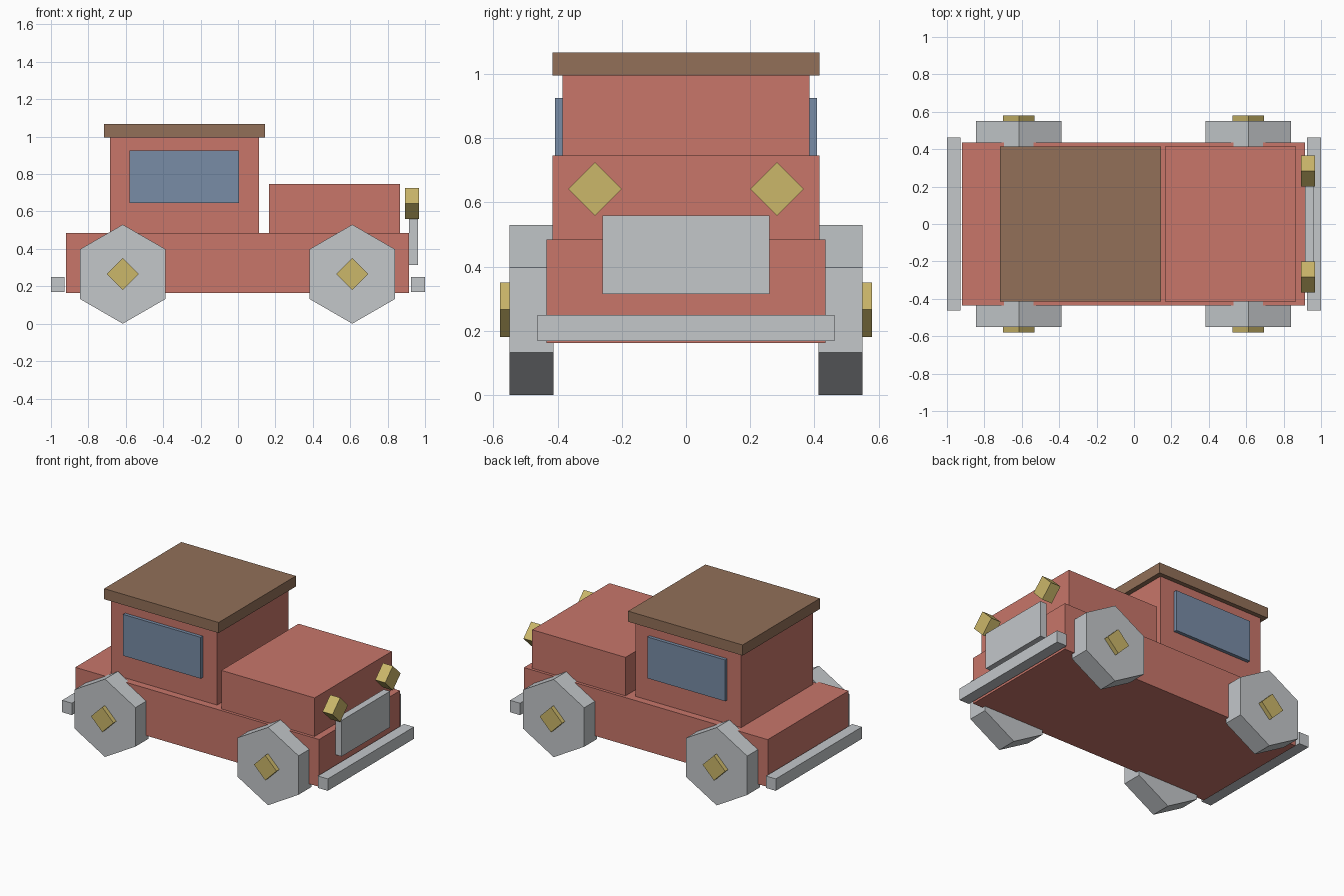
import bpy
import math

if "Cube" in bpy.data.objects:
    bpy.data.objects.remove(bpy.data.objects["Cube"], do_unlink=True)


def material(name, rgb):
    """Flat material from 0-255 display values."""
    lin = [((c / 255 + 0.055) / 1.055) ** 2.4 for c in rgb] + [1.0]
    mat = bpy.data.materials.new(name)
    mat.use_nodes = True
    mat.diffuse_color = lin
    mat.node_tree.nodes["Principled BSDF"].inputs["Base Color"].default_value = lin
    return mat


RED = material("red paint", (200, 118, 106))
BROWN = material("brown roof", (146, 112, 88))
BLUE = material("blue glass", (120, 140, 166))
GREY = material("light grey", (195, 199, 202))
GOLD = material("brass", (203, 183, 106))


def finish(name, mat):
    obj = bpy.context.object
    obj.name = obj.data.name = name
    obj.data.materials.append(mat)
    return obj


def box(name, mat, x, y, z):
    """Box spanning the given (low, high) range on each axis."""
    spans = (x, y, z)
    bpy.ops.mesh.primitive_cube_add(size=1, location=[(a + b) / 2 for a, b in spans])
    obj = finish(name, mat)
    obj.scale = [b - a for a, b in spans]
    bpy.ops.object.transform_apply(location=False, rotation=False, scale=True)
    return obj


def prism(name, mat, sides, radius, depth, centre, axis):
    """Regular prism lying along x or y with one corner pointing up."""
    rotation = (math.pi / 2, 0, 0) if axis == "y" else (0, math.pi / 2, 0)
    bpy.ops.mesh.primitive_cylinder_add(vertices=sides, radius=radius, depth=depth,
                                        location=centre, rotation=rotation)
    return finish(name, mat)


# Bodywork
box("chassis_body", RED, (-0.92, 0.915), (-0.435, 0.435), (0.163, 0.485))
box("cab", RED, (-0.685, 0.112), (-0.385, 0.385), (0.485, 0.995))
box("hood", RED, (0.165, 0.867), (-0.415, 0.415), (0.485, 0.747))
box("roof", BROWN, (-0.717, 0.145), (-0.415, 0.415), (0.995, 1.067))

# Grille and bumpers
box("grille", GREY, (0.915, 0.962), (-0.26, 0.26), (0.315, 0.56))
box("front_bumper", GREY, (0.925, 1.0), (-0.463, 0.463), (0.169, 0.25))
box("rear_bumper", GREY, (-1.0, -0.927), (-0.463, 0.463), (0.169, 0.25))

# Parts repeated on both sides
for side, s in (("right", -1), ("left", 1)):
    box(f"{side}_window", BLUE, (-0.58, 0.005), sorted((s * 0.37, s * 0.408)), (0.645, 0.926))
    prism(f"{side}_headlight", GOLD, 4, 0.083, 0.075, (0.93, s * 0.283, 0.642), "x")
    for end, x in (("front", 0.611), ("rear", -0.616)):
        prism(f"{end}_{side}_wheel", GREY, 6, 0.265, 0.138, (x, s * 0.481, 0.265), "y")
        prism(f"{end}_{side}_hub", GOLD, 4, 0.085, 0.08, (x, s * 0.54, 0.266), "y")
